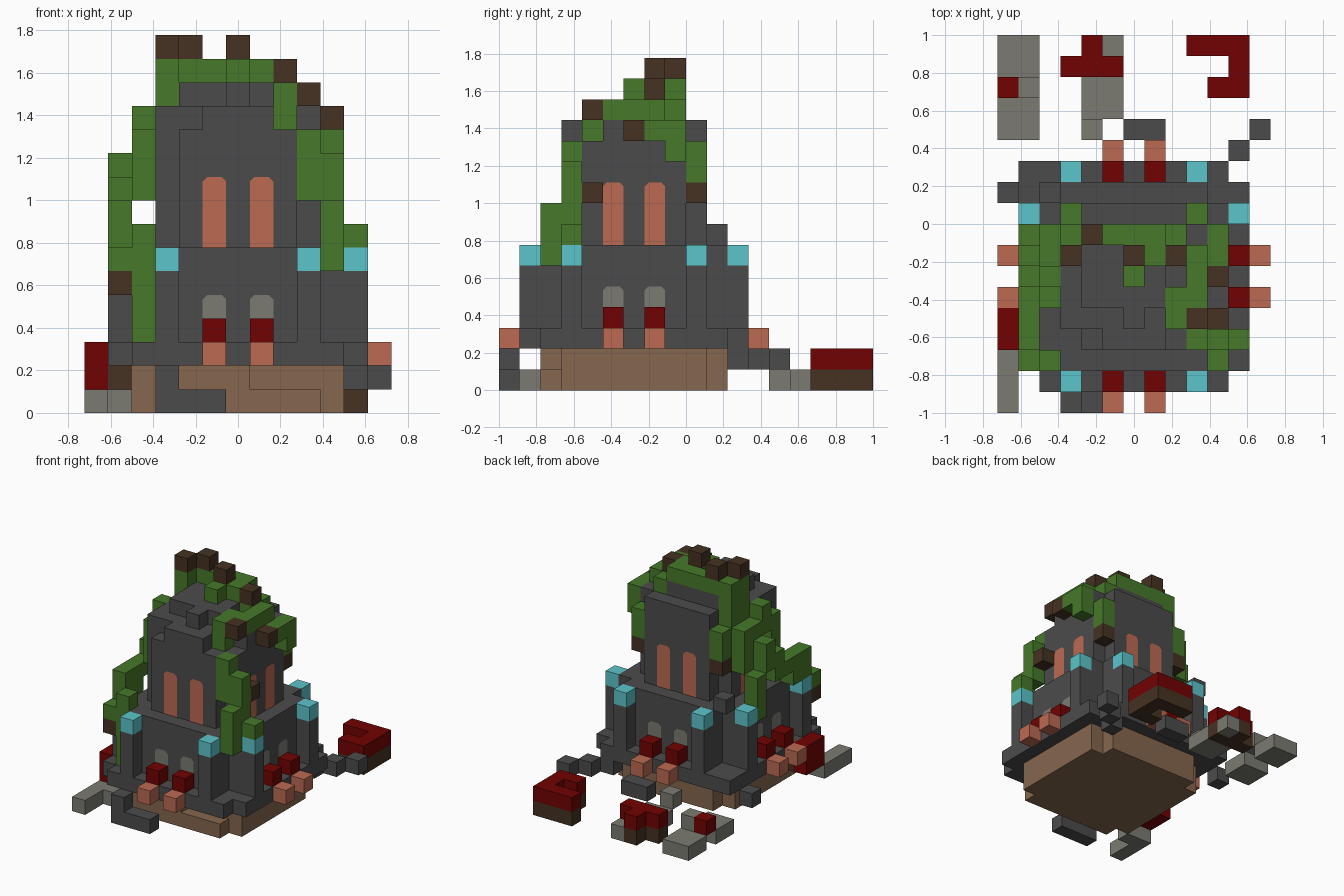
import bpy, bmesh
from mathutils import Vector

old = bpy.data.objects.get("Cube")
if old:
    bpy.data.objects.remove(old, do_unlink=True)

UNIT = 1 / 9
MID = 6  # the tower's centre cell on both ground axes


def material(name, hex_code):
    channels = [int(hex_code[n:n + 2], 16) / 255 for n in (0, 2, 4)]
    linear = [((c + 0.055) / 1.055) ** 2.4 if c > 0.04 else c / 12.92
              for c in channels] + [1]
    mat = bpy.data.materials.new(name)
    mat.use_nodes = True
    mat.diffuse_color = linear
    shader = mat.node_tree.nodes["Principled BSDF"]
    shader.inputs["Base Color"].default_value = linear
    shader.inputs["Roughness"].default_value = 0.9
    return mat


stone = material("dark stone", "4b4b4b")
rubble = material("pale rubble", "7b7b72")
leaf = material("leaf green", "47792a")
bark = material("dark brown", "453222")
earth = material("earth tan", "86674e")
clay = material("clay orange", "bb6a52")
crimson = material("deep red", "720202")
teal = material("teal", "5cc5cb")
PALETTE = [stone, rubble, leaf, bark, earth, clay, crimson, teal]

cells = {}  # grid cell -> (part, colour); later parts replace earlier ones


def span(value):
    return range(value[0], value[1] + 1) if isinstance(value, tuple) else (value,)


def block(part, mat, x, y, z):
    """Fill a cell or a range of cells on each axis."""
    for i in span(x):
        for j in span(y):
            for k in span(z):
                cells[i, j, k] = (part, mat)


def octagon(part, mat, radius, z):
    """Square storey with its corner cells left out."""
    for i in range(-radius, radius + 1):
        for j in range(-radius, radius + 1):
            if abs(i) + abs(j) < 2 * radius:
                block(part, mat, MID + i, MID + j, z)


def around(part, mat, out, side, z):
    """Repeat a cell left and right of centre on all four faces."""
    for a in (-side, side):
        for b in (-out, out):
            block(part, mat, MID + a, MID + b, z)
            block(part, mat, MID + b, MID + a, z)


# Ground and storeys
octagon("foundation", earth, 4, (0, 1))
octagon("base_ledge", stone, 5, 2)
octagon("lower_storey", stone, 4, (3, 6))
octagon("upper_storey", stone, 3, (7, 12))
block("tower_roof", stone, (4, 7), (5, 8), 13)
block("tower_roof", stone, 6, 4, 13)
for ruined in ((4, 3), (8, 3), (9, 4)):
    cells.pop((*ruined, 12))
for i in span((7, 9)):
    cells.pop((i, 2, 1))

# Buttresses with caps, and the stepped sills
around("buttress", stone, 5, 3, (3, 5))
around("buttress_cap", teal, 5, 3, 6)
around("upper_sill", crimson, 5, 1, 3)
around("lower_sill", clay, 6, 1, 2)

# Vine on the front left corner
block("front_left_vine", leaf, 10, 2, (6, 8))
block("front_left_vine", leaf, 10, 3, (8, 10))
block("front_left_vine", leaf, 9, 3, (9, 11))
block("front_left_vine", leaf, 11, 3, 7)
block("front_left_vine", bark, 10, 4, 9)

# Vine on the front right corner
block("front_right_vine", leaf, 2, 2, (3, 7))
block("front_right_vine", leaf, 1, 2, 6)
block("front_right_vine", bark, 1, 2, 5)

# Hanging growth on the right side
block("right_vine", leaf, 1, (3, 4), (7, 8))
block("right_vine", leaf, 1, 5, 8)
block("right_vine", leaf, 1, 6, (8, 9))
block("right_vine", leaf, 1, 7, (9, 10))
block("right_vine", leaf, 1, 8, (6, 8))
block("right_vine", leaf, 2, 8, (9, 11))
block("right_vine", leaf, 2, 7, (10, 11))
block("right_vine", leaf, 2, 6, (11, 12))
block("right_vine", leaf, 2, 5, (9, 11))

# Growth hanging at the back corners
for corner in (3, 9):
    block("back_vine", bark, corner, 9, 9)
    block("back_vine", leaf, corner, 9, (10, 11))

# Growth over the roof
block("roof_vine", leaf, 3, (7, 8), (12, 14))
block("roof_vine", leaf, (4, 7), 8, 14)
block("roof_vine", leaf, 8, 8, 13)
block("roof_vine", leaf, 6, (6, 7), 14)
block("roof_vine", leaf, 7, 7, 14)
block("roof_vine", leaf, 8, 4, (12, 13))
block("roof_vine", leaf, 8, 5, 13)
block("roof_vine", leaf, 9, (5, 7), 13)
block("roof_vine", leaf, 8, 7, 13)
block("roof_vine", leaf, 10, 7, 12)
block("roof_vine", leaf, 10, 8, (11, 12))
for i, j, k in ((3, 7, 15), (4, 8, 15), (6, 7, 15), (8, 7, 14), (9, 4, 13), (10, 6, 12)):
    block("roof_stem", bark, i, j, k)

# Loose stones around the foot
block("front_stones", stone, (3, 5), 0, 0)
block("front_stones", stone, 3, 0, 1)
block("back_stones", stone, (6, 7), 13, 1)
block("back_stones", stone, 10, 11, 1)
block("back_stones", stone, 11, 12, 1)
block("back_stones", stone, 12, 13, 1)
block("back_stones", stone, (1, 2), 11, 2)
block("back_stones", stone, 0, 10, 1)
block("back_stones", stone, 2, 10, 7)

# Pale rubble
block("right_rubble", rubble, 0, (0, 2), 0)
block("right_rubble", rubble, 1, 2, 0)
block("back_rubble", rubble, (0, 1), (13, 14), 0)
block("back_rubble", rubble, (0, 1), (16, 17), 0)
block("back_rubble", rubble, 1, 15, 1)
block("middle_rubble", rubble, (4, 5), (14, 15), 0)
block("middle_rubble", rubble, 4, 13, 1)
block("middle_rubble", rubble, 5, 17, 0)

# Fallen red roof pieces on brown timber
block("right_debris", crimson, 0, (3, 4), (1, 2))
block("right_debris", bark, 1, (3, 4), 1)
block("back_debris", crimson, 0, 15, 1)
for z, mat in enumerate((bark, crimson)):
    block("middle_debris", mat, (3, 5), 16, z)
    block("middle_debris", mat, 4, 17, z)
    block("left_debris", mat, (9, 11), 17, z)
    block("left_debris", mat, 11, 16, z)
    block("left_debris", mat, (10, 11), 15, z)


# Turn the cells into one outer skin per part
def corner_point(i, j, k):
    return Vector(((i - MID - 0.5) * UNIT, j * UNIT - 1, k * UNIT))


def finish(name, bm):
    bmesh.ops.remove_doubles(bm, verts=bm.verts, dist=0.0001)
    mesh = bpy.data.meshes.new(name)
    bm.to_mesh(mesh)
    bm.free()
    for mat in PALETTE:
        mesh.materials.append(mat)
    bpy.context.scene.collection.objects.link(bpy.data.objects.new(name, mesh))


for part in sorted({entry[0] for entry in cells.values()}):
    bm = bmesh.new()
    for cell, (owner, mat) in cells.items():
        if owner != part:
            continue
        for axis in range(3):
            for side in (0, 1):
                beside = list(cell)
                beside[axis] += 2 * side - 1
                if tuple(beside) in cells:
                    continue
                loop = []
                for u, v in ((0, 0), (1, 0), (1, 1), (0, 1)):
                    point = list(cell)
                    point[axis] += side
                    point[(axis + 1) % 3] += u
                    point[(axis + 2) % 3] += v
                    loop.append(bm.verts.new(corner_point(*point)))
                face = bm.faces.new(loop if side else loop[::-1])
                face.material_index = PALETTE.index(mat)
    finish(part, bm)


# Windows: thin plates with clipped top corners
def windows(name, mat, radius, bottom, top):
    bm = bmesh.new()
    wide, clip, centre_y = UNIT / 2, UNIT / 5, -2.5 * UNIT
    low, high = bottom * UNIT, top * UNIT
    outline = [(-wide, low), (wide, low), (wide, high - clip),
               (wide - clip, high), (clip - wide, high), (-wide, high - clip)]
    out = (radius + 0.5) * UNIT
    for turn in range(4):
        for shift in (-UNIT, UNIT):
            ring = []
            for across, z in outline:
                x, y = across + shift, -out - 0.003
                for _ in range(turn):
                    x, y = -y, x
                ring.append(bm.verts.new((x, y + centre_y, z)))
            bm.faces.new(ring).material_index = PALETTE.index(mat)
    finish(name, bm)


windows("upper_windows", clay, 3, 7, 10)
windows("lower_windows", rubble, 4, 3, 5)
